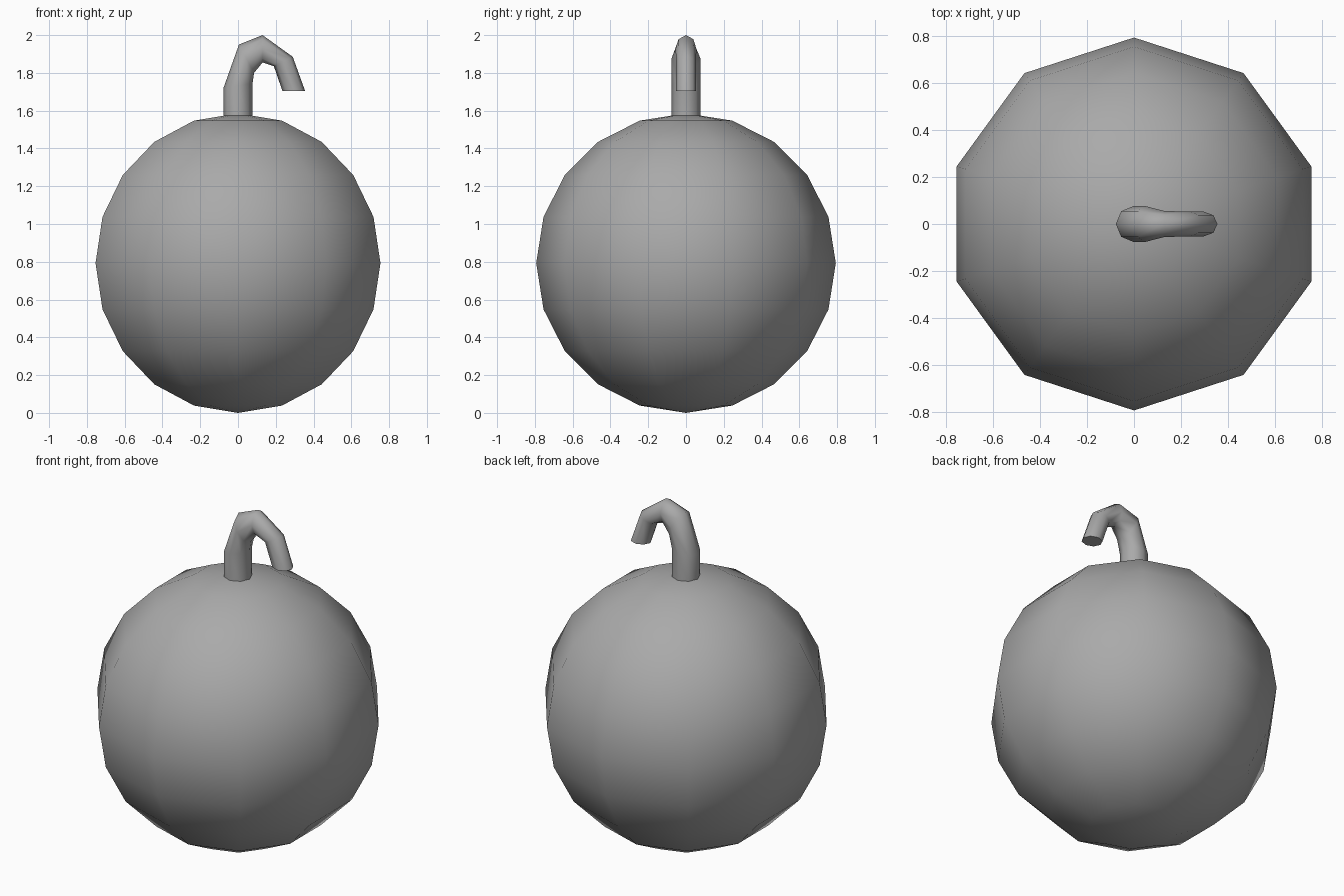
import bpy
import bmesh
from math import cos, sin, pi
from mathutils import Vector

cube = bpy.data.objects.get("Cube")
if cube:
    bpy.data.objects.remove(cube, do_unlink=True)

grey = bpy.data.materials.new("plain grey")
grey.use_nodes = True
grey.diffuse_color = (0.4, 0.4, 0.4, 1)
grey.node_tree.nodes["Principled BSDF"].inputs["Base Color"].default_value = (0.4, 0.4, 0.4, 1)


def add_object(name, bm):
    bmesh.ops.recalc_face_normals(bm, faces=bm.faces)
    mesh = bpy.data.meshes.new(name)
    bm.to_mesh(mesh)
    bm.free()
    mesh.materials.append(grey)
    obj = bpy.data.objects.new(name, mesh)
    bpy.context.collection.objects.link(obj)
    return obj


# Round body with ten sides and ten bands
RADIUS = 0.793
bm = bmesh.new()
bmesh.ops.create_uvsphere(bm, u_segments=10, v_segments=10, radius=RADIUS)
bmesh.ops.translate(bm, verts=bm.verts, vec=(0, 0, RADIUS))
for face in bm.faces:
    face.smooth = True
add_object("round_body", bm)

# Hooked stem: (outer x, z), (inner x, z), half width of each ring
rings = [
    ((-0.077, 1.56), (0.077, 1.56), 0.077),
    ((-0.077, 1.72), (0.077, 1.745), 0.077),
    ((0.005, 1.95), (0.085, 1.80), 0.077),
    ((0.13, 2.0), (0.13, 1.855), 0.055),
    ((0.29, 1.885), (0.19, 1.835), 0.053),
    ((0.355, 1.705), (0.235, 1.705), 0.053),
]
SIDES = 8
bm = bmesh.new()
loops = []
for outer, inner, width in rings:
    a = Vector((outer[0], 0, outer[1]))
    b = Vector((inner[0], 0, inner[1]))
    loops.append([
        bm.verts.new((a + b) / 2 + (a - b) / 2 * cos(2 * pi * i / SIDES)
                     + Vector((0, width * sin(2 * pi * i / SIDES), 0)))
        for i in range(SIDES)
    ])
for low, high in zip(loops, loops[1:]):
    for i in range(SIDES):
        j = (i + 1) % SIDES
        bm.faces.new((low[i], low[j], high[j], high[i])).smooth = True

# Flat end caps
for loop in (loops[0], loops[-1]):
    cap = bm.faces.new(loop)
    for edge in cap.edges:
        edge.smooth = False
add_object("hooked_stem", bm)
